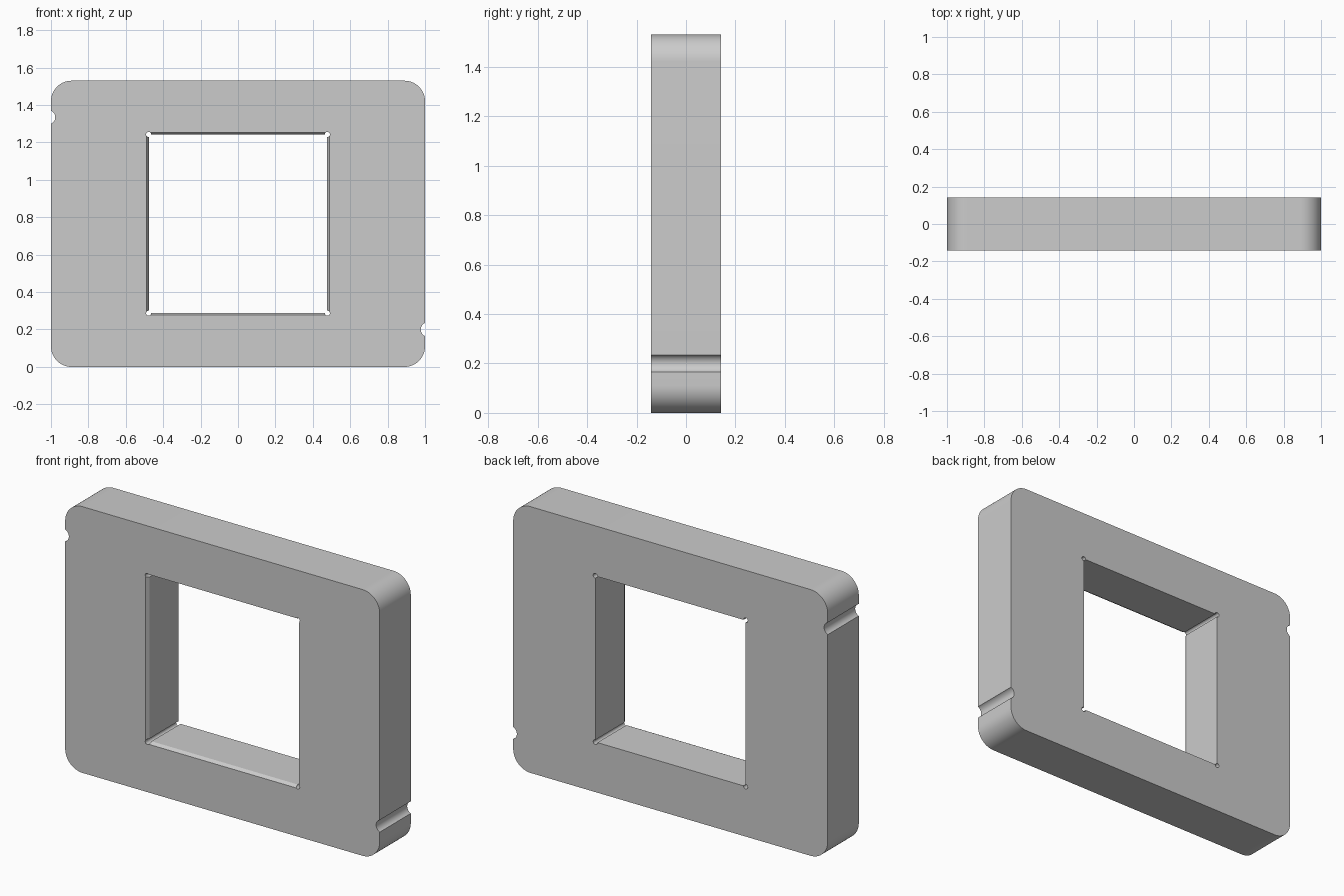
import bpy, bmesh
from math import sin, cos, pi, radians

if "Cube" in bpy.data.objects:
    bpy.data.objects.remove(bpy.data.objects["Cube"])

W, H, D = 1.0, 1.53, 0.141      # half width, height, half depth
R = 0.11                        # outer corner radius
ZC, HALF = 0.765, 0.477         # window centre height, half opening
CH, CD = 0.011, 0.02            # window chamfer width and depth


def loft(name, sections):
    """Closed solid through matching (y, [(x, z), ...]) sections."""
    bm = bmesh.new()
    rings = [[bm.verts.new((x, y, z)) for x, z in pts] for y, pts in sections]
    n = len(rings[0])
    for a, b in zip(rings, rings[1:]):
        for i in range(n):
            j = (i + 1) % n
            bm.faces.new((a[i], a[j], b[j], b[i]))
    bm.faces.new(rings[0])
    bm.faces.new(rings[-1])
    bmesh.ops.recalc_face_normals(bm, faces=bm.faces)
    me = bpy.data.meshes.new(name)
    bm.to_mesh(me)
    bm.free()
    ob = bpy.data.objects.new(name, me)
    bpy.context.collection.objects.link(ob)
    return ob


def arc(cx, cz, r, a0, a1, n):
    return [(cx + r * cos(a0 + (a1 - a0) * i / n),
             cz + r * sin(a0 + (a1 - a0) * i / n)) for i in range(n + 1)]


def square(h):
    return [(-h, ZC - h), (h, ZC - h), (h, ZC + h), (-h, ZC + h)]


def rod(name, x, z, r, n):
    pts = arc(x, z, r, 0.05, 2 * pi + 0.05, n)[:-1]
    return loft(name, [(-0.3, pts), (0.3, pts)])


# Rounded plate
outline = []
for k, (sx, sz) in enumerate([(1, 1), (-1, 1), (-1, -1), (1, -1)]):
    outline += arc(sx * (W - R), H / 2 + sz * (H / 2 - R), R,
                   k * pi / 2, (k + 1) * pi / 2, 16)
plate = loft("window_plate", [(-D, outline), (D, outline)])

# Window opening, chamfered on the front edge only
cutters = [loft("window_cutter", [(-D - CD, square(HALF + 2 * CH)),
                                  (-D + CD, square(HALF)),
                                  (D + 0.1, square(HALF))])]
# Relief holes in the window corners
for sx in (-1, 1):
    for sz in (-1, 1):
        cutters.append(rod("corner_hole_cutter", sx * (HALF + 0.001),
                           ZC + sz * (HALF + 0.001), 0.0135, 24))
# Side notches, diagonally opposite
for s, z in ((-1, 1.335), (1, 0.2)):
    cutters.append(rod("notch_cutter", s * 1.015, z, 0.038, 48))

bpy.context.view_layer.objects.active = plate
for c in cutters:
    c.hide_render = True
    m = plate.modifiers.new("cut", 'BOOLEAN')
    m.operation, m.solver, m.object = 'DIFFERENCE', 'EXACT', c
    bpy.ops.object.modifier_apply(modifier=m.name)
    bpy.data.objects.remove(c)

# Smooth rounds, crisp edges
plate.select_set(True)
bpy.ops.object.shade_smooth_by_angle(angle=radians(20))
